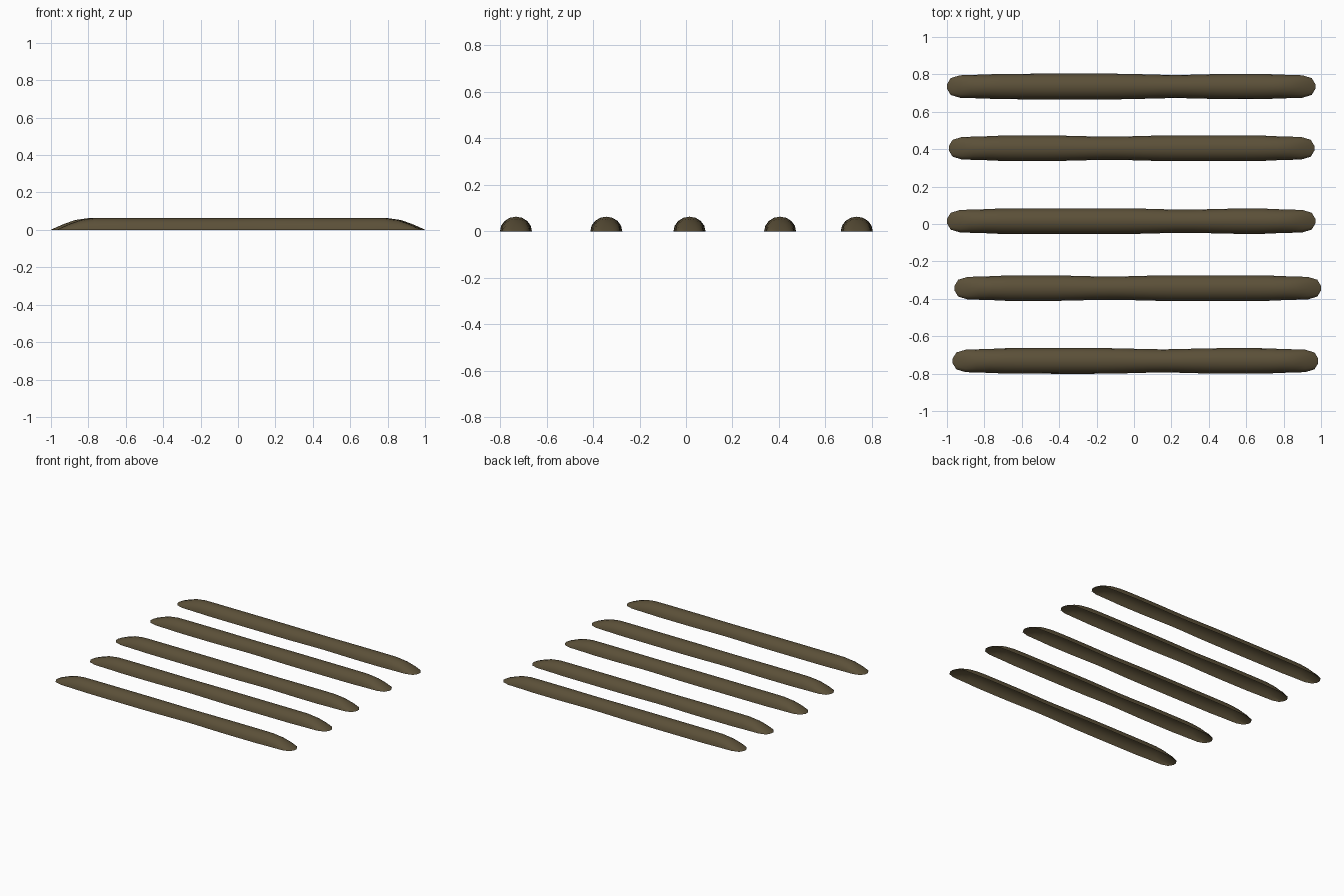
import bpy, math

cube = bpy.data.objects.get("Cube")
if cube:
    bpy.data.objects.remove(cube, do_unlink=True)

soil = bpy.data.materials.new("brown_soil")
soil.use_nodes = True
SOIL = (0.105, 0.08, 0.04, 1)
soil.diffuse_color = SOIL
soil.node_tree.nodes["Principled BSDF"].inputs["Base Color"].default_value = SOIL

SEGMENTS = 8
# End taper: distance from the tip, half width, height
TAPER = [(0.0, 0.012, 0.0), (0.02, 0.045, 0.01), (0.07, 0.06, 0.032),
         (0.13, 0.062, 0.053), (0.2, 0.064, 0.063)]


def half_width(x, waist):
    return 0.069 - 0.007 * math.exp(-((x - waist) / 0.2) ** 2) - 0.004 * abs(x) ** 3


def furrow(name, y, x0, x1, waist):
    """Open-bottomed ridge lofted from arched sections."""
    sections = [(x0 + d, w, h) for d, w, h in TAPER]
    steps = 20
    start, end = x0 + 0.2, x1 - 0.2
    for i in range(1, steps):
        x = start + (end - start) * i / steps
        sections.append((x, half_width(x, waist), 0.063))
    sections += [(x1 - d, w, h) for d, w, h in reversed(TAPER)]

    verts, faces = [], []
    for x, w, h in sections:
        for j in range(SEGMENTS + 1):
            a = math.pi * j / SEGMENTS
            # the tip section is slightly rounded in plan
            verts.append((x, y - w * math.cos(a), h * math.sin(a)))
    n = SEGMENTS + 1
    for i in range(len(sections) - 1):
        for j in range(SEGMENTS):
            a = i * n + j
            faces.append((a, a + n, a + n + 1, a + 1))

    mesh = bpy.data.meshes.new(name)
    mesh.from_pydata(verts, [], faces)
    mesh.validate()
    mesh.materials.append(soil)
    mesh.shade_smooth()
    obj = bpy.data.objects.new(name, mesh)
    bpy.context.collection.objects.link(obj)


# Five parallel soil ridges, back to front
furrow("back_ridge", 0.735, -1.0, 0.97, 0.22)
furrow("mid_back_ridge", 0.405, -0.99, 0.965, -0.13)
furrow("middle_ridge", 0.015, -1.0, 0.97, 0.27)
furrow("mid_front_ridge", -0.343, -0.96, 1.0, -0.13)
furrow("front_ridge", -0.732, -0.97, 0.985, 0.15)
